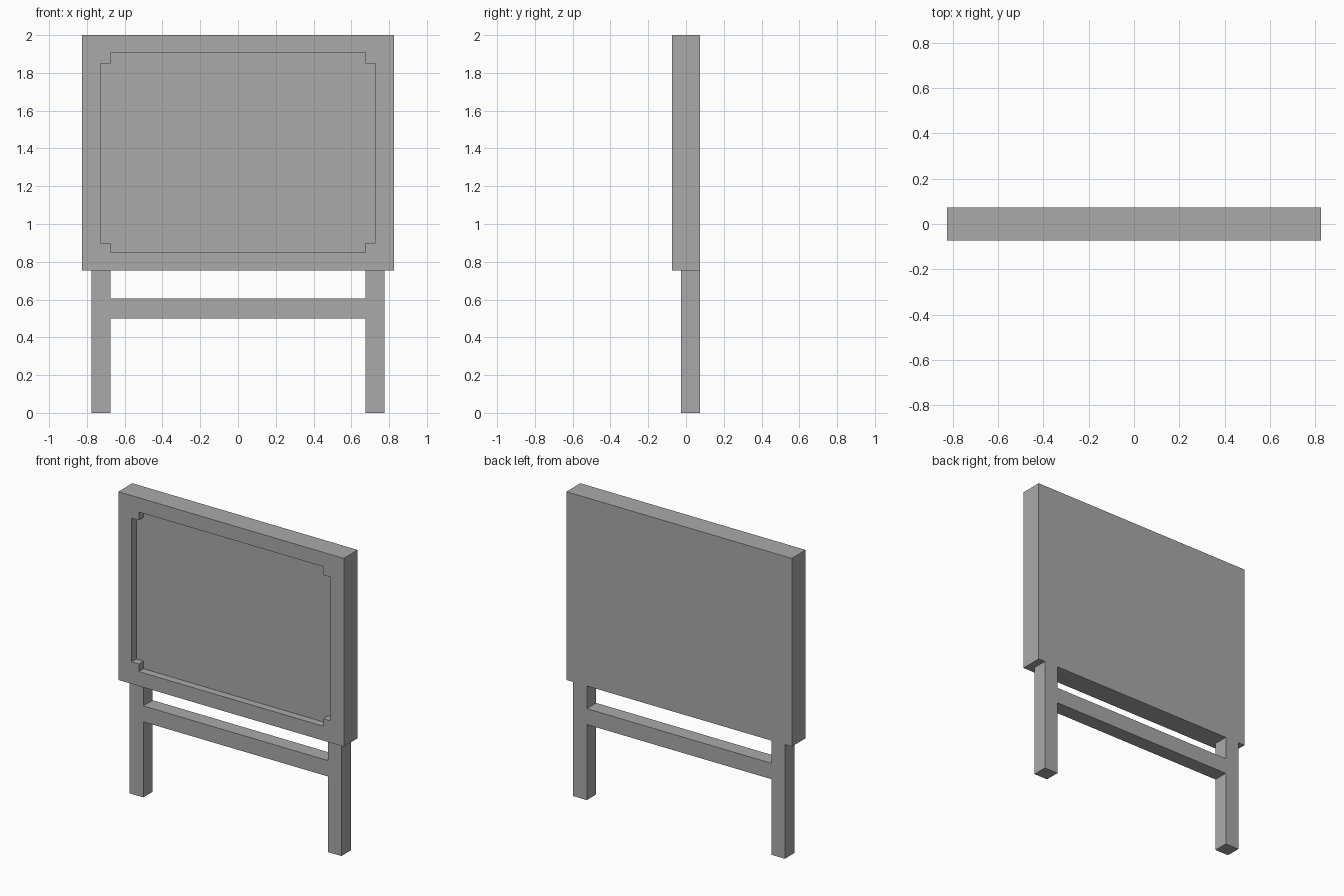
import bpy
import bmesh

cube = bpy.data.objects.get("Cube")
if cube:
    bpy.data.objects.remove(cube, do_unlink=True)

grey = bpy.data.materials.new("plain grey")
grey.use_nodes = True
colour = (0.4, 0.4, 0.4, 1)
grey.diffuse_color = colour
grey.node_tree.nodes["Principled BSDF"].inputs["Base Color"].default_value = colour


def extrude_outline(name, outline, y0, y1):
    """Flat x-z outline extruded from y0 back to y1."""
    bm = bmesh.new()
    face = bm.faces.new([bm.verts.new((x, y0, z)) for x, z in outline])
    new = bmesh.ops.extrude_face_region(bm, geom=[face])["geom"]
    verts = [v for v in new if isinstance(v, bmesh.types.BMVert)]
    bmesh.ops.translate(bm, verts=verts, vec=(0, y1 - y0, 0))
    bmesh.ops.recalc_face_normals(bm, faces=bm.faces)
    mesh = bpy.data.meshes.new(name)
    bm.to_mesh(mesh)
    bm.free()
    mesh.materials.append(grey)
    obj = bpy.data.objects.new(name, mesh)
    bpy.context.collection.objects.link(obj)
    return obj


def mirrored(half):
    """Close a right-hand outline with its reflection in x."""
    return half + [(-x, z) for x, z in reversed(half)]


FRONT, BACK = -0.073, 0.073
BOTTOM, TOP = 0.755, 2.0

# Board
board = extrude_outline("board", mirrored([(0.825, BOTTOM), (0.825, TOP)]), FRONT, BACK)

# Shallow recess with notched corners
recess = extrude_outline("recess_cutter", mirrored([
    (0.675, 0.85), (0.675, 0.90), (0.728, 0.90),
    (0.728, 1.85), (0.675, 1.85), (0.675, 1.905)]), FRONT - 0.05, FRONT + 0.05)
recess.hide_render = True
recess.hide_viewport = True
cut = board.modifiers.new("recess", "BOOLEAN")
cut.operation = "DIFFERENCE"
cut.solver = "EXACT"
cut.object = recess

# Two legs joined by a cross rail, flush with the back of the board
LEG_IN, LEG_OUT = 0.675, 0.775
RAIL_LOW, RAIL_HIGH = 0.50, 0.605
extrude_outline("leg_frame", mirrored([
    (LEG_IN, RAIL_LOW), (LEG_IN, 0), (LEG_OUT, 0),
    (LEG_OUT, BOTTOM), (LEG_IN, BOTTOM), (LEG_IN, RAIL_HIGH)]), -0.026, BACK)
